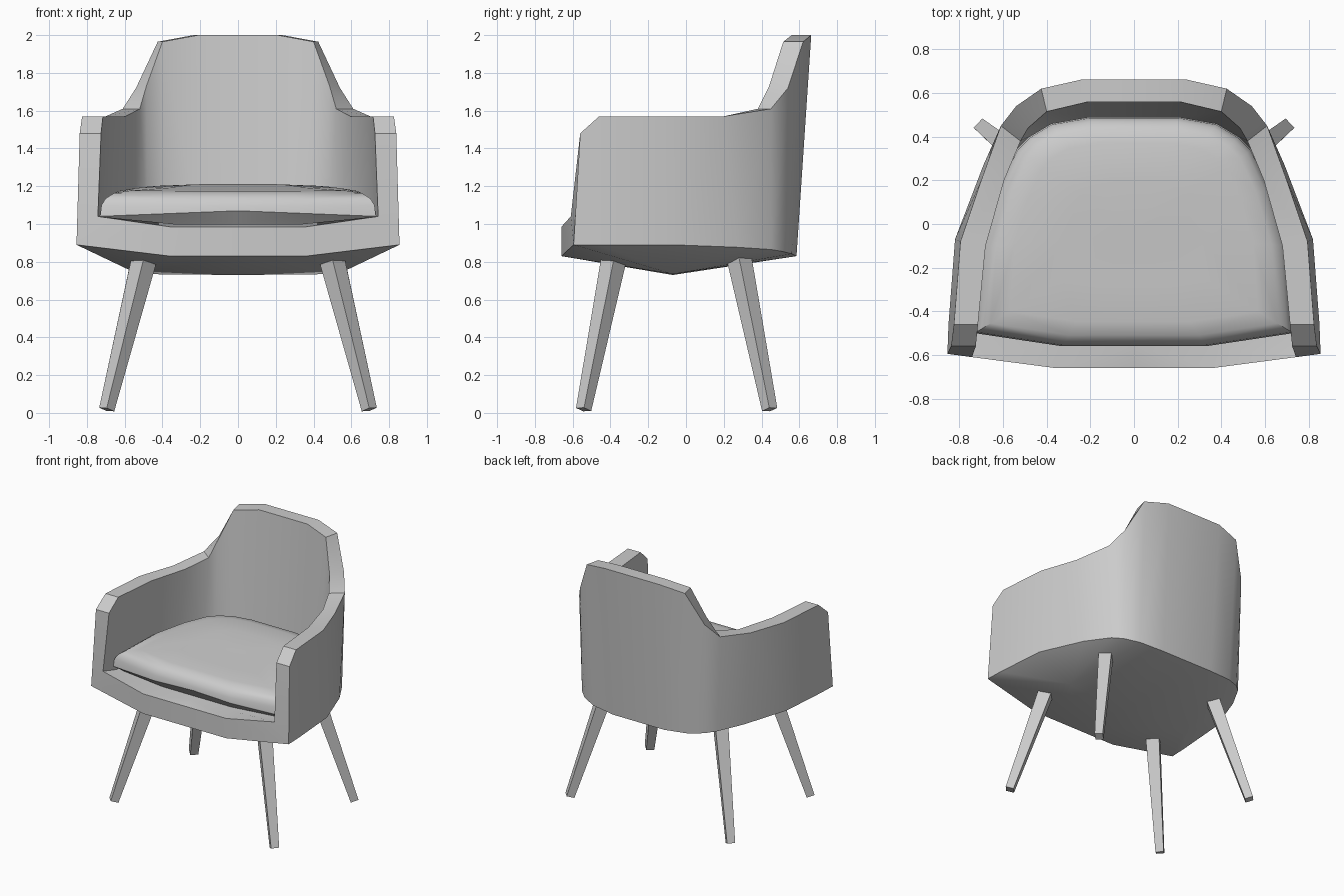
import bpy, bmesh, math
from mathutils import Vector

if "Cube" in bpy.data.objects:
    bpy.data.objects.remove(bpy.data.objects["Cube"])


def finish(name, quads, angle=32):
    """Build the right half from polygons, mirror it in x, weld and shade."""
    bm = bmesh.new()
    for side in (1, -1):
        for poly in quads:
            pts = []
            for p in poly:
                v = Vector((p[0] * side, p[1], p[2]))
                if not pts or (v - pts[-1]).length > 1e-5:
                    pts.append(v)
            bm.faces.new([bm.verts.new(p) for p in pts])
    bmesh.ops.remove_doubles(bm, verts=bm.verts, dist=0.0005)
    bmesh.ops.recalc_face_normals(bm, faces=bm.faces)
    me = bpy.data.meshes.new(name)
    bm.to_mesh(me)
    bm.free()
    ob = bpy.data.objects.new(name, me)
    bpy.context.collection.objects.link(ob)
    bpy.ops.object.select_all(action='DESELECT')
    ob.select_set(True)
    bpy.context.view_layer.objects.active = ob
    if angle:
        bpy.ops.object.shade_smooth_by_angle(angle=math.radians(angle))
    return ob


def strip(a, b):
    return [(a[i], a[i + 1], b[i + 1], b[i]) for i in range(len(a) - 1)]


# Shell rails, each running from the front of the arm to the back centre
outer_bottom = [(.855, -.595, .89), (.85, -.46, .89), (.82, -.07, .89), (.69, .27, .877),
                (.585, .45, .865), (.52, .51, .855), (.41, .56, .842), (.22, .585, .83), (0, .585, .83)]
outer_top = [(.838, -.56, 1.48), (.825, -.46, 1.57), (.795, -.08, 1.57), (.70, .20, 1.57),
             (.61, .45, 1.61), (.54, .54, 1.72), (.425, .62, 1.965), (.235, .663, 2), (0, .663, 2)]
inner_top = [(.725, -.56, 1.48), (.715, -.46, 1.57), (.68, -.10, 1.57), (.595, .20, 1.57),
             (.52, .38, 1.61), (.485, .44, 1.73), (.40, .515, 1.965), (.21, .56, 2), (0, .56, 2)]
inner_bottom = [(.742, -.61, 1.04), (.73, -.46, 1), (.70, -.10, 1), (.625, .16, 1),
                (.54, .34, 1), (.48, .40, 1), (.38, .46, 1), (.21, .49, 1), (0, .49, 1)]

shell = strip(outer_bottom, outer_top) + strip(outer_top, inner_top) + strip(inner_top, inner_bottom)

# Arm front, front rail and the well behind it
rail_low = [outer_bottom[0], (.36, -.66, .83), (0, -.66, .83)]
rail_high = [inner_bottom[0], (.36, -.66, .985), (0, -.66, .985)]
rail_back = [(.73, -.46, 1), (.33, -.56, 1.0), (0, -.56, 1.0)]
shell.append((outer_bottom[0], outer_top[0], inner_top[0], inner_bottom[0]))
shell += strip(rail_low, rail_high) + strip(rail_high, rail_back)
shell.append(inner_bottom[1:] + rail_back[:0:-1])

# Underside sloping down to a central ridge
ridge, mid = (.53, -.07, .735), (0, -.07, .73)
rim = [rail_low[1]] + outer_bottom[:8]
shell += [(rim[i], rim[i + 1], ridge) for i in range(len(rim) - 1)]
shell += [(rail_low[2], rail_low[1], ridge, mid), (outer_bottom[7], outer_bottom[8], mid, ridge)]
finish("shell", shell)

# Cushion: rings scaled from the inside outline of the shell, closed with fans
plan = [(0, -.56), (.33, -.56), (.73, -.50)] + [(p[0], p[1]) for p in inner_bottom[2:]]


def ring(scale, z, tilt=0.03, side_drop=0):
    return [(x * scale, -.05 + (y + .05) * scale, z + tilt * y - side_drop * abs(x))
            for x, y in plan]


rings = [ring(.90, 1.0, 0), ring(1.0, 1.07, 0, .04), ring(.99, 1.115), ring(.96, 1.15),
         ring(.90, 1.178), ring(.78, 1.192), ring(.45, 1.198)]
cushion = []
for a, b in zip(rings, rings[1:]):
    cushion += strip(a, b)
for r, z in ((rings[0], 1.0), (rings[-1], 1.196)):
    cushion += [(r[i], r[i + 1], (0, -.05, z)) for i in range(len(r) - 1)]
finish("seat_cushion", cushion, 40)


# Splayed, tapered four-sided legs
def legs(name, top, foot, r_top, r_foot):
    top, foot = Vector(top), Vector(foot)
    axis = (top - foot).normalized()
    u = (Vector((1, 0, 0)) - axis * axis.x).normalized()
    w = axis.cross(u)
    dirs = [u, w, -u, -w]
    lo = [foot + d * r_foot for d in dirs]
    hi = [top + d * r_top for d in dirs]
    polys = [lo, hi] + strip(lo + lo[:1], hi + hi[:1])
    finish(name, polys, 0)


legs("front_legs", (.50, -.385, .80), (.695, -.542, .018), .067, .041)
legs("back_legs", (.49, .275, .85), (.695, .443, .018), .067, .041)
